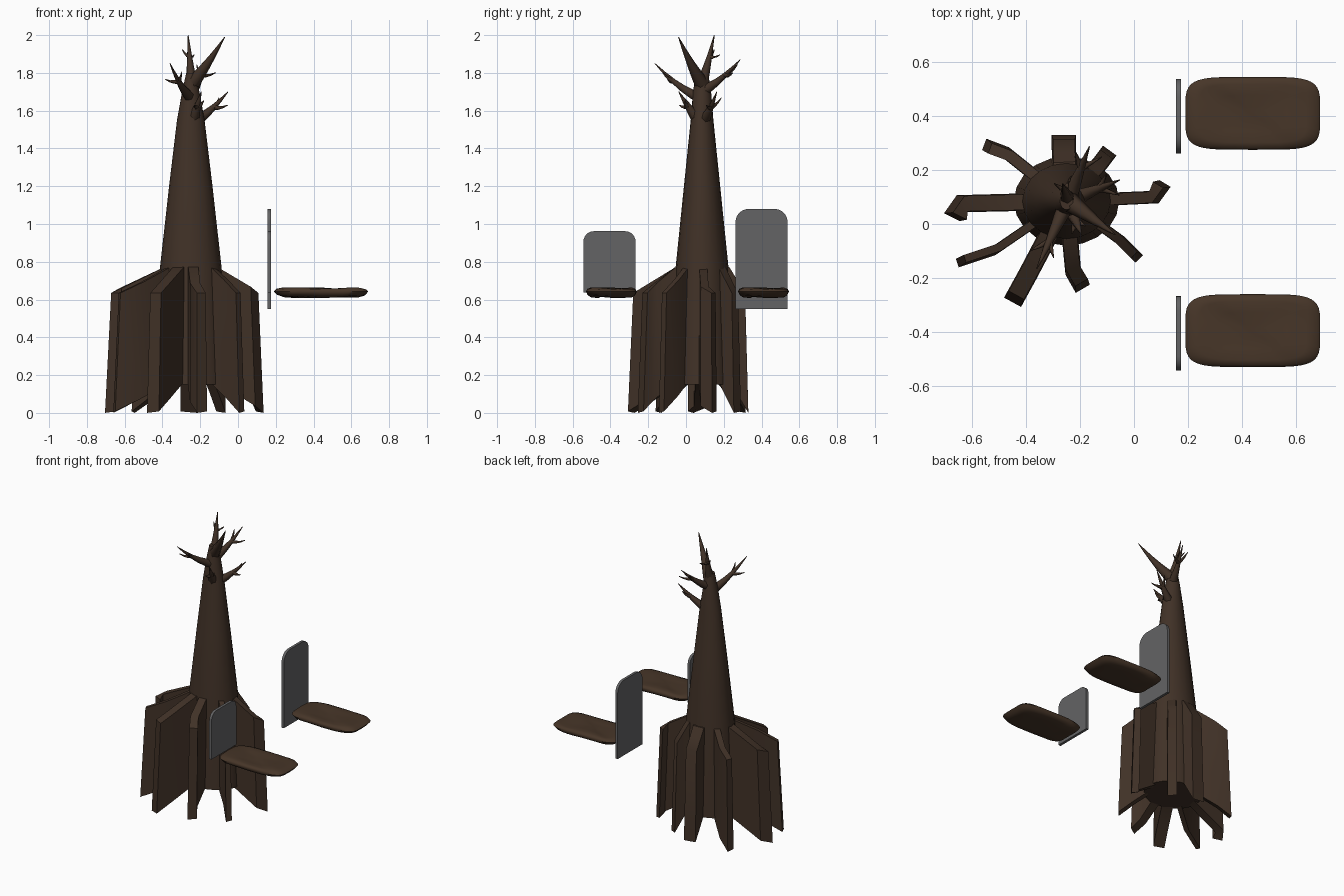
import bpy, bmesh, math
from mathutils import Vector

if "Cube" in bpy.data.objects:
    bpy.data.objects.remove(bpy.data.objects["Cube"])


def material(name, rgb):
    m = bpy.data.materials.new(name)
    m.diffuse_color = (*rgb, 1)
    m.use_nodes = True
    m.node_tree.nodes["Principled BSDF"].inputs["Base Color"].default_value = m.diffuse_color
    return m


BARK = material("dark bark", (0.052, 0.031, 0.020))
EARTH = material("brown earth", (0.062, 0.036, 0.021))
STONE = material("grey stone", (0.125, 0.125, 0.128))
AXIS = Vector((-0.25, 0.085))          # trunk axis


def loft(name, rings, mat, angle=40):
    """Skin a list of equal-length rings and cap both ends."""
    bm = bmesh.new()
    vs = [[bm.verts.new(p) for p in r] for r in rings]
    n = len(rings[0])
    for a, b in zip(vs, vs[1:]):
        for i in range(n):
            j = (i + 1) % n
            bm.faces.new((a[i], a[j], b[j], b[i]))
    bm.faces.new(vs[0][::-1])
    bm.faces.new(vs[-1])
    bmesh.ops.recalc_face_normals(bm, faces=bm.faces)
    me = bpy.data.meshes.new(name)
    bm.to_mesh(me)
    bm.free()
    me.materials.append(mat)
    ob = bpy.data.objects.new(name, me)
    bpy.context.collection.objects.link(ob)
    bpy.ops.object.select_all(action='DESELECT')
    ob.select_set(True)
    bpy.context.view_layer.objects.active = ob
    bpy.ops.object.shade_smooth_by_angle(angle=math.radians(angle))


def circle(n):
    return [(math.cos(2 * math.pi * k / n), math.sin(2 * math.pi * k / n)) for k in range(n)]


def limb(name, start, tip, r, sag, steps=5):
    """Tapered limb that leaves sideways and curls upward; returns its path."""
    start, tip = Vector(start), Vector(tip)
    pts = []
    for i in range(steps + 1):
        t = i / steps
        p = start.lerp(tip, t)
        p.z -= sag * math.sin(math.pi * t)
        pts.append(p)
    rings = []
    for i, p in enumerate(pts):
        d = (pts[min(i + 1, steps)] - pts[max(i - 1, 0)]).normalized()
        u = d.cross(Vector((0.3, 1, 0.2))).normalized()
        v = d.cross(u)
        rr = r * (1 - i / steps) + 0.002
        rings.append([p + rr * (u * c + v * s) for c, s in circle(6)])
    loft(name, rings, BARK, 60)
    return pts


# Trunk: tapering ellipses (height, x radius, y radius)
TRUNK = [(0.15, .195, .165), (0.77, .163, .140), (1.20, .115, .096),
         (1.55, .073, .060), (1.70, .046, .048), (1.80, .024, .032)]
loft("trunk", [[(AXIS.x + rx * c, AXIS.y + ry * s, z) for c, s in circle(20)]
               for z, rx, ry in TRUNK], BARK)

# Buttress roots: elbow, tip and width, each wall starting inside the trunk
ROOTS = [(-.475, .265, -.555, .295, .045), (-.26, .28, -.26, .33, .09),
         (-.125, .225, -.09, .272, .062), (.085, .10, .115, .15, .048),
         (-.05, -.06, .02, -.13, .038), (-.225, -.18, -.19, -.24, .06),
         (-.395, -.19, -.45, -.29, .072), (-.52, -.10, -.655, -.145, .033),
         (-.65, .075, -.675, .025, .065)]
for k, (ex, ey, tx, ty, w) in enumerate(ROOTS):
    elbow, tip = Vector((ex, ey)), Vector((tx, ty))
    out = (elbow - AXIS).normalized()
    pts = [AXIS + out * 0.09, AXIS + out * 0.155, elbow, tip]
    run = (elbow - pts[1]).length
    bend = run / (run + (tip - elbow).length)
    rings = []
    for i, (p, f) in enumerate(zip(pts, (-0.1, 0, bend, 1))):
        d = (pts[min(i + 1, 3)] - pts[max(i - 1, 0)]).normalized()
        n = Vector((-d.y, d.x)) * w / 2
        top = p + (AXIS - p) * 0.07       # walls flare outward to the ground
        zt, zb = 0.77 - 0.135 * f, 0.15 - 0.15 * f
        rings.append([(*(top + n * .9), zt), (*(top - n * .9), zt),
                      (*(p - n), zb), (*(p + n), zb + .008)])
    loft("buttress_root_%d" % (k + 1), rings, BARK, 35)

# Bare branches: start height, tip, base radius, sag, twig length
BRANCHES = {
    "top_spike_front": (1.74, (-.07, -.04, 1.99), .038, .01, 0),
    "top_spike_back": (1.74, (-.264, .15, 2.0), .030, .01, .06),
    "left_branch": (1.66, (-.36, -.165, 1.85), .032, .02, .08),
    "back_branch": (1.70, (-.165, .287, 1.87), .032, .015, .09),
    "right_branch": (1.53, (-.053, .163, 1.70), .034, .015, .08),
    "front_branch": (1.53, (-.195, -.038, 1.70), .040, .01, .05),
}
for name, (z0, tip, r, sag, twig) in BRANCHES.items():
    pts = limb(name, (AXIS.x + .005, AXIS.y, z0), tip, r, sag)
    if not twig:
        continue
    flat = Vector((pts[-1].x - pts[0].x, pts[-1].y - pts[0].y)).normalized()
    # one twig rising to one side, one level to the other
    for side, rise in ((1, .8), (-1, .15)):
        a = math.radians(40) * side
        d = Vector((flat.x * math.cos(a) - flat.y * math.sin(a),
                    flat.x * math.sin(a) + flat.y * math.cos(a), rise)).normalized()
        limb(name + ("_upper_twig" if side > 0 else "_lower_twig"),
             pts[3], pts[3] + d * twig, r * .36, .008, 3)


# Grave mounds: stacked rounded-rectangle rings, gently uneven on top
def mound(name, cy):
    layers = [(.5, .612), (.8, .615), (.93, .624), (1, .643),
              (.95, .655), (.8, .661), (.5, .656), (.15, .655)]
    rings = []
    for s, z in layers:
        ring = []
        for c, q in circle(40):
            u = math.copysign(abs(c) ** .42, c) * s
            v = math.copysign(abs(q) ** .42, q) * s
            dz = .005 * math.sin(5 * u + 3 * v) * (1 - s ** 8)
            ring.append((.44 + .25 * u, cy + .135 * v, z + dz))
        rings.append(ring)
    loft(name, rings, EARTH, 60)


mound("front_mound", -.395)
mound("back_mound", .41)


# Headstones: thin slabs with rounded top corners
def headstone(name, cy, z0, z1, r):
    hw = .138
    prof = [(cy - hw, z0), (cy + hw, z0)]
    for side, a0 in ((1, 0), (-1, 90)):
        for d in range(0, 91, 15):
            a = math.radians(a0 + d)
            prof.append((cy + side * (hw - r) + r * math.cos(a), z1 - r + r * math.sin(a)))
    loft(name, [[(x, y, z) for y, z in prof] for x in (.156, .174)], STONE, 30)


headstone("front_headstone", -.405, .637, .962, .055)
headstone("back_headstone", .40, .55, 1.08, .07)
